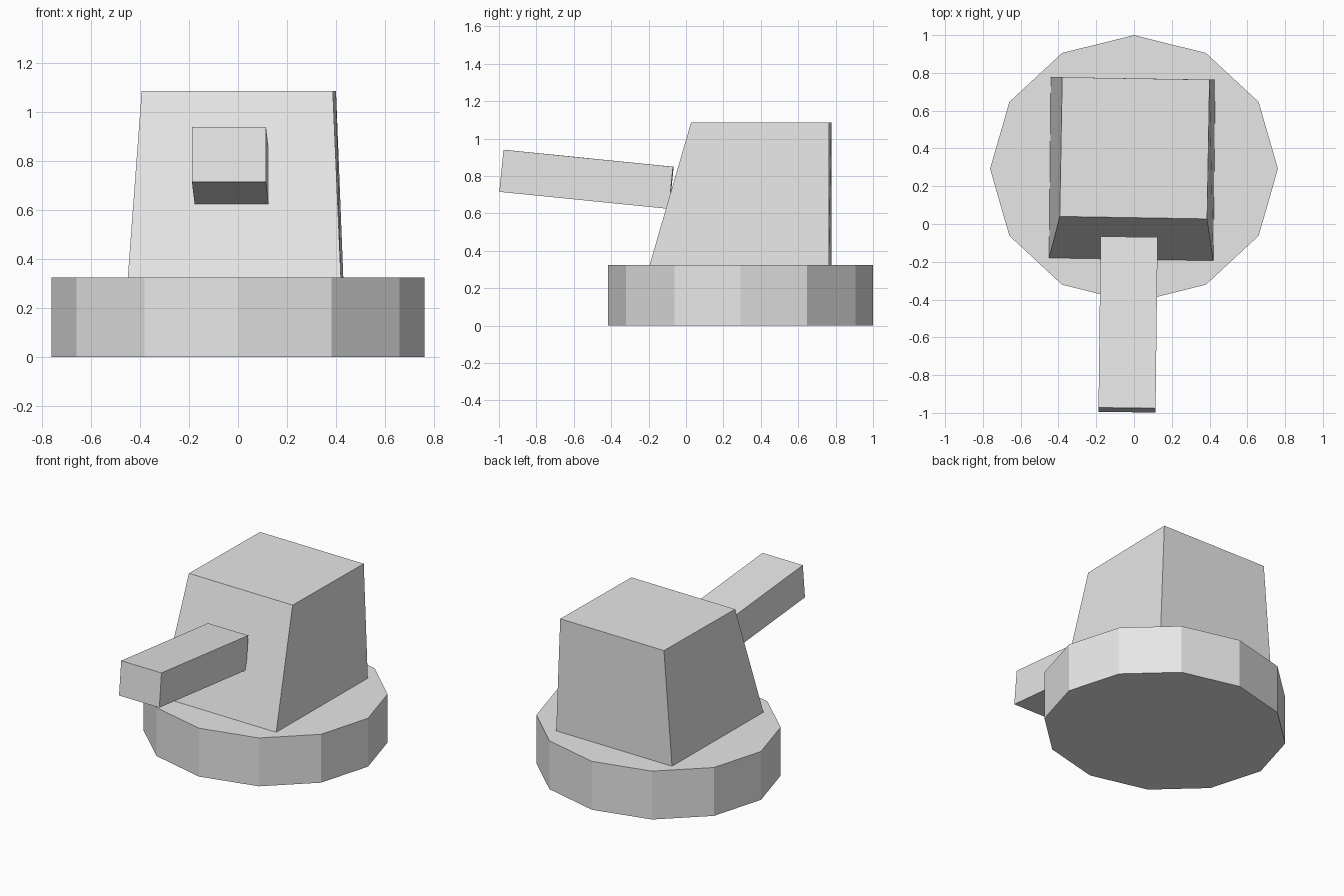
import bpy, bmesh, math
from mathutils import Matrix, Vector

if "Cube" in bpy.data.objects:
    bpy.data.objects.remove(bpy.data.objects["Cube"])

grey = bpy.data.materials.new("light_grey")
grey.diffuse_color = (0.8, 0.8, 0.8, 1)
grey.use_nodes = True
grey.node_tree.nodes["Principled BSDF"].inputs["Base Color"].default_value = grey.diffuse_color


def finish(name, bm):
    bmesh.ops.recalc_face_normals(bm, faces=bm.faces)
    mesh = bpy.data.meshes.new(name)
    bm.to_mesh(mesh)
    bm.free()
    mesh.materials.append(grey)
    obj = bpy.data.objects.new(name, mesh)
    bpy.context.collection.objects.link(obj)
    return obj


# Twelve-sided base drum, slightly squashed front to back
bm = bmesh.new()
bmesh.ops.create_cone(bm, cap_ends=True, segments=12, radius1=1, radius2=1, depth=1)
bmesh.ops.transform(bm, verts=bm.verts, matrix=Matrix.Translation((0, 0.292, 0.1625))
                    @ Matrix.Diagonal((0.762, 0.708, 0.325, 1)))
finish("base_drum", bm)

# Tapered housing: sloped front, upright back, turned a hair off square
bm = bmesh.new()
bottom = [(-0.45, -0.18), (0.42, -0.195), (0.43, 0.764), (-0.44, 0.777)]
top = [(-0.393, 0.04), (0.387, 0.027), (0.4, 0.764), (-0.38, 0.777)]
low = [bm.verts.new((x, y, 0.323)) for x, y in bottom]
high = [bm.verts.new((x, y, 1.086)) for x, y in top]
bm.faces.new(low)
bm.faces.new(high)
for i in range(4):
    j = (i + 1) % 4
    bm.faces.new((low[i], low[j], high[j], high[i]))
finish("housing", bm)

# Square barrel, tilted up towards the front
bm = bmesh.new()
bmesh.ops.create_cube(bm, size=1)
front, back = Vector((-0.037, -0.985, 0.828)), Vector((-0.026, -0.079, 0.737))
axis = back - front
bmesh.ops.transform(bm, verts=bm.verts, matrix=Matrix.Translation((front + back) / 2)
                    @ Matrix.Rotation(math.atan2(-axis.x, axis.y), 4, 'Z')
                    @ Matrix.Rotation(math.atan2(axis.z, axis.y), 4, 'X')
                    @ Matrix.Diagonal((0.302, axis.length, 0.226, 1)))
finish("barrel", bm)
